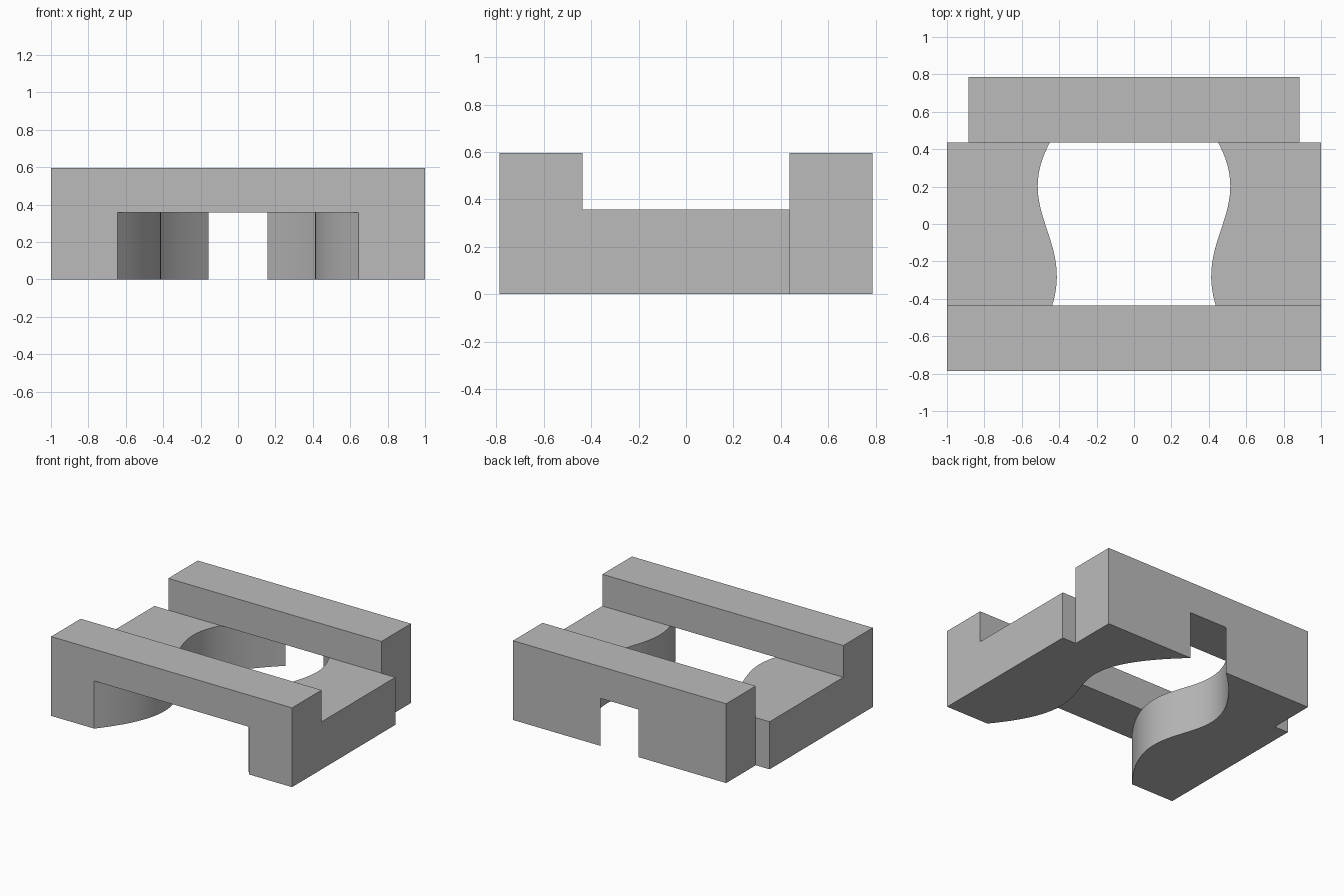
import bpy
import bmesh
from mathutils import Vector
from mathutils.geometry import interpolate_bezier

cube = bpy.data.objects.get("Cube")
if cube:
    bpy.data.objects.remove(cube, do_unlink=True)

DEPTH, STEP = 0.787, 0.437      # half depth, inner edge of the raised bars
DECK, TOP = 0.357, 0.595        # deck and bar heights
BACK_X = 0.885                  # half width of the narrower back end

grey = bpy.data.materials.new("plain_grey")
grey.use_nodes = True
colour = (0.5, 0.5, 0.5, 1)
grey.diffuse_color = colour
grey.node_tree.nodes["Principled BSDF"].inputs["Base Color"].default_value = colour


def prism(name, outline, offset):
    """Extrude a closed outline along an offset into a solid."""
    bm = bmesh.new()
    face = bm.faces.new([bm.verts.new(p) for p in outline])
    cap = bmesh.ops.extrude_face_region(bm, geom=[face])["geom"]
    bmesh.ops.translate(bm, vec=offset,
                        verts=[g for g in cap if isinstance(g, bmesh.types.BMVert)])
    bmesh.ops.recalc_face_normals(bm, faces=bm.faces)
    mesh = bpy.data.meshes.new(name)
    bm.to_mesh(mesh)
    bm.free()
    mesh.materials.append(grey)
    obj = bpy.data.objects.new(name, mesh)
    bpy.context.collection.objects.link(obj)
    return obj


def cut(body, cutter):
    """Subtract the cutter from the body and discard it."""
    cutter.hide_render = True
    bpy.context.view_layer.objects.active = body
    mod = body.modifiers.new("cut", "BOOLEAN")
    mod.operation, mod.solver, mod.object = "DIFFERENCE", "EXACT", cutter
    bpy.ops.object.modifier_apply(modifier=mod.name)
    bpy.data.objects.remove(cutter, do_unlink=True)


# Body: U-shaped side profile with a raised bar at front and back
half = [(STEP, DECK), (STEP, TOP), (DEPTH, TOP), (DEPTH, 0)]
profile = half + [(-y, z) for y, z in reversed(half)]
body = prism("bridge_body", [(-1, y, z) for y, z in profile], (2, 0, 0))

# Flowing channel: one S-curve mirrored, open at both ends and through the deck
curve = interpolate_bezier(Vector((0.157, DEPTH, 0)), Vector((1, 0, 0)),
                           Vector((0, 0, 0)), Vector((0.643, -DEPTH, 0)), 49)
wall = [(0.157, DEPTH + 0.1)] + [(p.x, p.y) for p in curve] + [(0.643, -DEPTH - 0.1)]
outline = wall + [(-x, y) for x, y in reversed(wall)]
cut(body, prism("channel_cutter", [(x, y, -0.1) for x, y in outline], (0, 0, DECK + 0.1)))

# Notches narrowing the back end
for side in (-1, 1):
    notch = [(BACK_X, STEP), (1.1, STEP), (1.1, 1), (BACK_X, 1)]
    cut(body, prism("notch_cutter", [(side * x, y, -0.1) for x, y in notch], (0, 0, 1)))

# Smooth channel walls, sharp edges elsewhere
bpy.ops.object.select_all(action="DESELECT")
body.select_set(True)
bpy.context.view_layer.objects.active = body
bpy.ops.object.shade_smooth_by_angle(angle=0.5)
